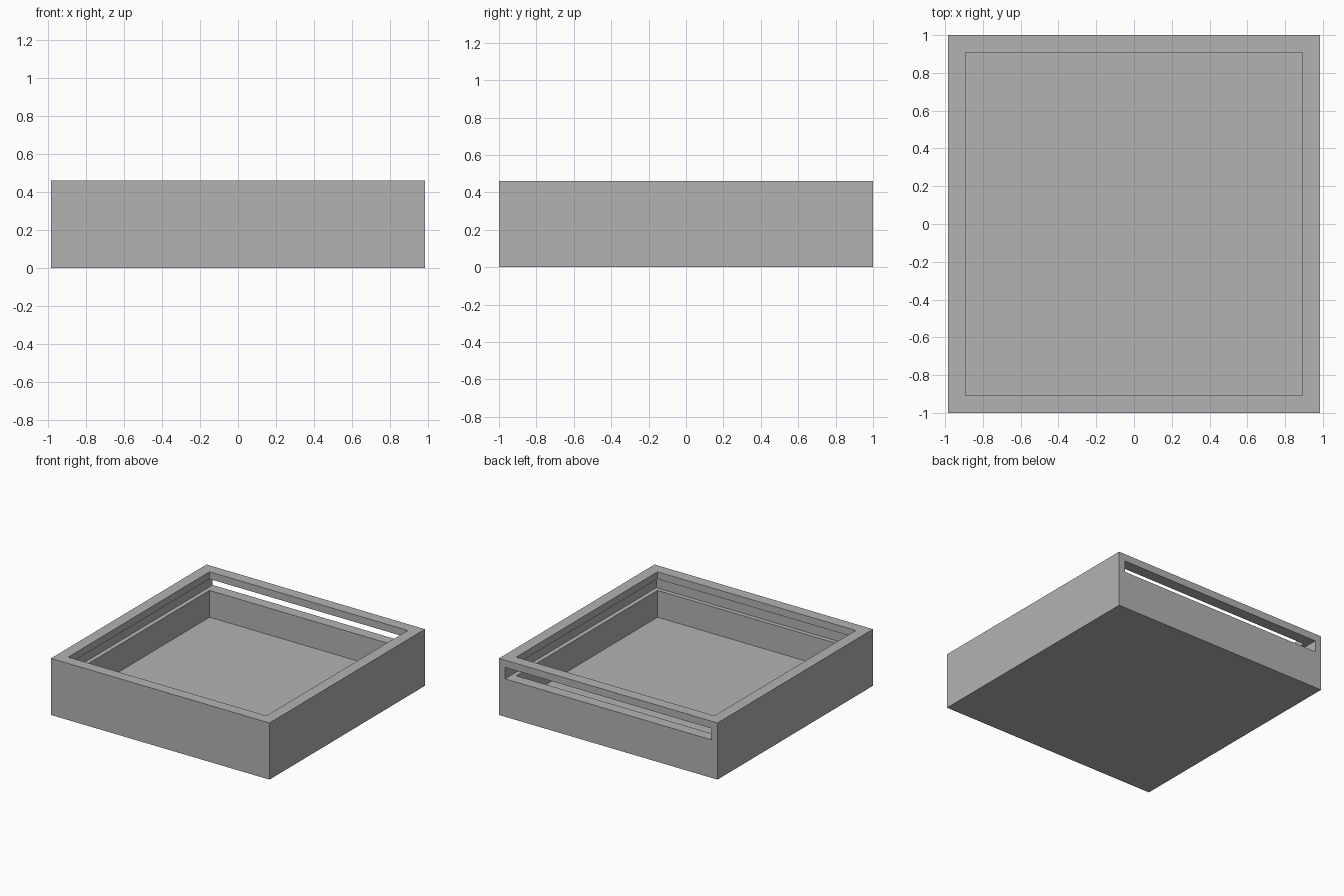
import bpy
import bmesh

# Remove the default object
cube = bpy.data.objects.get("Cube")
if cube:
    bpy.data.objects.remove(cube, do_unlink=True)

# Overall proportions
HALF_X, HALF_Y, HEIGHT = 0.984, 1.0, 0.461
WALL = 0.091
GROOVE = 0.036
GROOVE_BOTTOM, GROOVE_TOP = 0.309, 0.402

# Single flat colour
grey = bpy.data.materials.new("light grey")
grey.use_nodes = True
colour = (0.45, 0.45, 0.45, 1)
grey.diffuse_color = colour
grey.node_tree.nodes["Principled BSDF"].inputs["Base Color"].default_value = colour


def box(name, low, high):
    """Axis-aligned box between two opposite corners."""
    mesh = bpy.data.meshes.new(name)
    bm = bmesh.new()
    bmesh.ops.create_cube(bm, size=1)
    for v in bm.verts:
        v.co = [lo if c < 0 else hi for c, lo, hi in zip(v.co, low, high)]
    bm.to_mesh(mesh)
    bm.free()
    mesh.materials.append(grey)
    obj = bpy.data.objects.new(name, mesh)
    bpy.context.collection.objects.link(obj)
    return obj


def carve(target, cutter):
    """Subtract the cutter from the target, then discard it."""
    cutter.hide_render = True
    mod = target.modifiers.new(cutter.name, 'BOOLEAN')
    mod.operation = 'DIFFERENCE'
    mod.solver = 'EXACT'
    mod.object = cutter
    bpy.context.view_layer.objects.active = target
    bpy.ops.object.modifier_apply(modifier=mod.name)
    bpy.data.objects.remove(cutter, do_unlink=True)


# Outer block of the box
tray = box("sliding_lid_box", (-HALF_X, -HALF_Y, 0), (HALF_X, HALF_Y, HEIGHT))

# Main cavity, open at the top
in_x, in_y = HALF_X - WALL, HALF_Y - WALL
carve(tray, box("cavity_cutter", (-in_x, -in_y, WALL), (in_x, in_y, HEIGHT + WALL)))

# Lid groove in the side and front walls, running out through the back wall
gx, gy = in_x + GROOVE, in_y + GROOVE
carve(tray, box("lid_groove_cutter", (-gx, -gy, GROOVE_BOTTOM), (gx, HALF_Y + WALL, GROOVE_TOP)))
